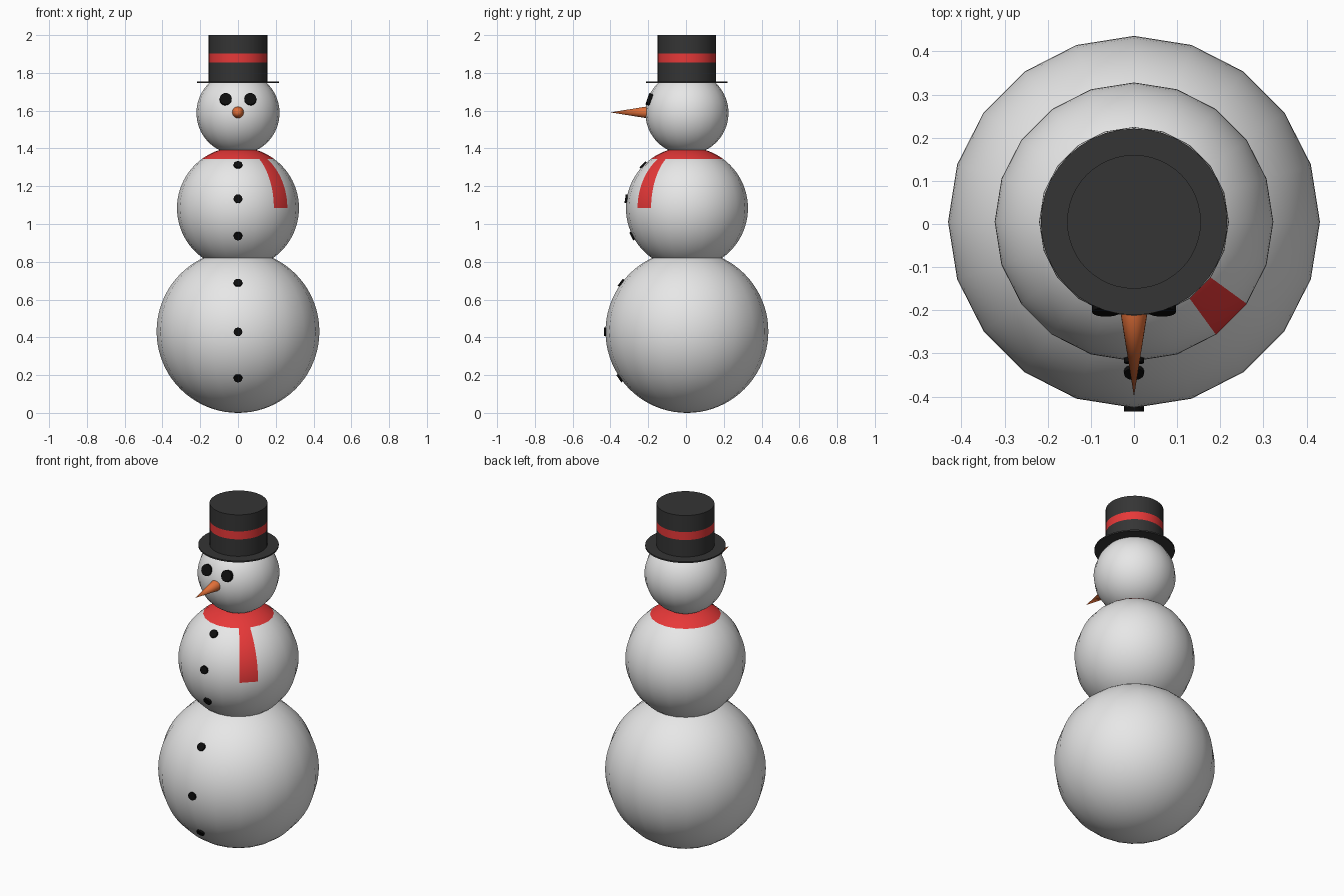
import bpy, bmesh, math
from mathutils import Matrix, Vector

if "Cube" in bpy.data.objects:
    bpy.data.objects.remove(bpy.data.objects["Cube"])

CY = 0.005  # body axis sits slightly back of the origin


def material(name, rgb):
    m = bpy.data.materials.new(name)
    m.diffuse_color = (*rgb, 1)
    m.use_nodes = True
    m.node_tree.nodes["Principled BSDF"].inputs["Base Color"].default_value = m.diffuse_color
    return m


snow = material("snow_white", (0.8, 0.8, 0.8))
red = material("scarf_red", (0.8, 0.04, 0.04))
felt = material("hat_charcoal", (0.035, 0.035, 0.035))
coal = material("coal_black", (0.004, 0.004, 0.004))
orange = material("carrot_orange", (0.75, 0.16, 0.04))


def finish(name, bm, mats, angle=40):
    bmesh.ops.recalc_face_normals(bm, faces=bm.faces)
    me = bpy.data.meshes.new(name)
    bm.to_mesh(me)
    bm.free()
    ob = bpy.data.objects.new(name, me)
    bpy.context.collection.objects.link(ob)
    for m in mats:
        me.materials.append(m)
    bpy.ops.object.select_all(action='DESELECT')
    ob.select_set(True)
    bpy.context.view_layer.objects.active = ob
    bpy.ops.object.shade_smooth_by_angle(angle=math.radians(angle))
    return ob


def ball(name, z, r, mats, rule=None):
    bm = bmesh.new()
    bmesh.ops.create_uvsphere(bm, u_segments=20, v_segments=40, radius=r)
    for f in bm.faces:
        if rule:
            f.material_index = rule(f.calc_center_median())
    bmesh.ops.translate(bm, verts=bm.verts, vec=(0, CY, z))
    return finish(name, bm, mats)


def lathe(name, profile, sides, mats, rule=None):
    bm = bmesh.new()
    vs = [bm.verts.new((r, 0, z)) for r, z in profile]
    edges = [bm.edges.new(p) for p in zip(vs, vs[1:])]
    bmesh.ops.spin(bm, geom=vs + edges, cent=(0, 0, 0), axis=(0, 0, 1),
                   angle=2 * math.pi, steps=sides)
    bmesh.ops.remove_doubles(bm, verts=bm.verts, dist=1e-5)
    for f in bm.faces:
        if rule:
            f.material_index = rule(f.calc_center_median())
    bmesh.ops.translate(bm, verts=bm.verts, vec=(0, CY, 0))
    return finish(name, bm, mats)


def disc(name, loc, tilt, r, depth, sides=16):
    """Coal disc facing -y, tilted upward by tilt."""
    bm = bmesh.new()
    n = Vector((0, -math.cos(tilt), math.sin(tilt)))
    rot = Vector((0, 0, 1)).rotation_difference(n).to_matrix().to_4x4()
    bmesh.ops.create_cone(bm, cap_ends=True, segments=sides, radius1=r,
                          radius2=r, depth=depth,
                          matrix=Matrix.Translation(loc) @ rot)
    return finish(name, bm, [coal])


# Snow balls: (centre height, radius)
LOW, MID, HEAD = (0.431, 0.431), (1.084, 0.323), (1.588, 0.22)


# Scarf: collar around the top of the middle ball plus one hanging strip
def scarf(c):
    collar = c.z > MID[1] * math.sin(math.radians(54))
    azimuth = math.degrees(math.atan2(c.y, c.x))
    strip = -54 < azimuth < -36 and c.z > 0
    return int(collar or strip)


ball("lower_body", *LOW, [snow])
ball("middle_body_with_scarf", *MID, [snow, red], scarf)
ball("head", *HEAD, [snow])

# Buttons down the front
for (cz, r), heights in ((MID, (1.311, 1.133, 0.937)), (LOW, (0.687, 0.429, 0.185))):
    for z in heights:
        t = math.asin((z - cz) / r)
        disc("button", (0, CY - r * math.cos(t), z), t, 0.023, 0.016)

# Eyes
for side in (-1, 1):
    disc("eye", (side * 0.065, -0.194, 1.66), math.radians(19), 0.032, 0.022, 20)

# Nose
bm = bmesh.new()
bmesh.ops.create_cone(bm, cap_ends=True, segments=20, radius1=0.033, radius2=0,
                      depth=0.205, matrix=Matrix.Translation((0, -0.2975, 1.591))
                      @ Matrix.Rotation(math.pi / 2, 4, 'X'))
finish("nose", bm, [orange])

# Hat
lathe("hat_brim", [(0, 1.747), (0.216, 1.747), (0.216, 1.755), (0, 1.755)], 40, [felt])
lathe("hat_crown", [(0.155, 1.751), (0.155, 1.855), (0.155, 1.902), (0.155, 2.0), (0, 2.0)],
      48, [felt, red], lambda c: int(1.855 < c.z < 1.902))
